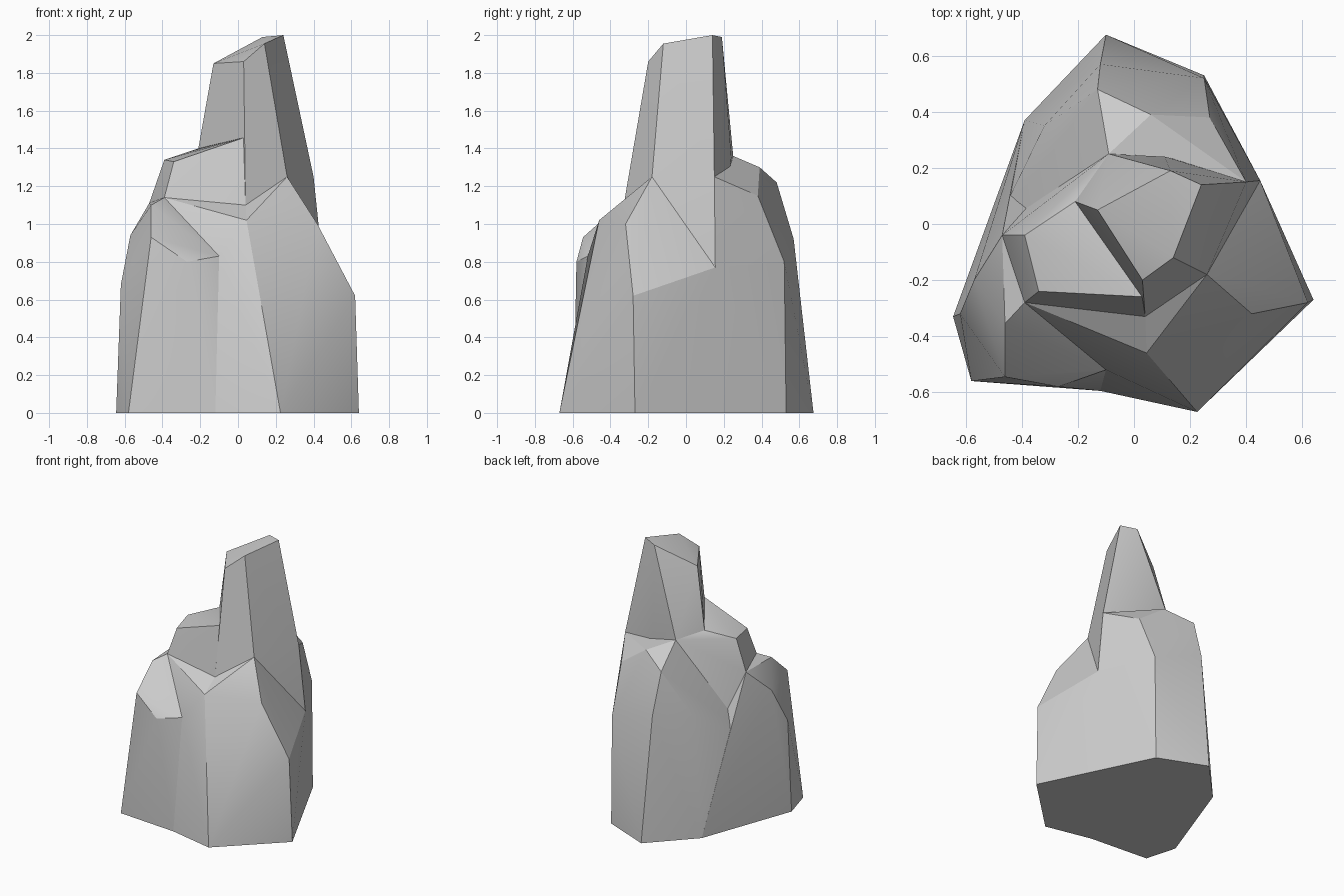
import bpy, bmesh, math

cube = bpy.data.objects.get("Cube")
if cube:
    bpy.data.objects.remove(cube, do_unlink=True)

stone = bpy.data.materials.new("grey_stone")
stone.use_nodes = True
grey = (0.6, 0.6, 0.6, 1)
stone.diffuse_color = grey
stone.node_tree.nodes["Principled BSDF"].inputs["Base Color"].default_value = grey

# Corner points shared by neighbouring blocks of the rock
corner = dict(
    # vertical core line where the blocks meet
    core_low=(0, 0, 0), core_high=(0, 0, 1),
    # footprint
    foot_right=(.64, -.27, 0), foot_front=(.225, -.67, 0), foot_mid=(-.12, -.595, 0),
    foot_front_left=(-.58, -.56, 0), foot_left=(-.645, -.33, 0),
    foot_back_left=(-.39, .37, 0), foot_back=(-.1, .675, 0), foot_back_right=(.25, .53, 0),
    # low shoulder
    notch_left=(-.27, -.58, .8), notch_right=(-.1, -.52, .83), brow=(-.46, -.545, .93),
    shoulder_top=(-.46, -.355, 1.1), shoulder_side=(-.57, -.2, .94),
    shoulder_low=(-.62, -.32, .68), shoulder_inner=(-.47, -.04, 1.11),
    shoulder_peak=(-.39, -.28, 1.14), left_crease=(-.5, -.02, .65),
    # front and right
    prow=(.045, -.46, 1.02), valley=(.04, -.33, 1.1), right_rim=(.42, -.32, 1),
    right_hip=(.62, -.28, .62), saddle=(.26, -.18, 1.25), spur=(.45, .155, .77),
    # back
    spur_top=(.4, .15, 1.25), back_rim=(.27, .38, 1.15), back_hip=(.25, .52, .8),
    back_edge=(-.12, .57, .92), back_crest=(-.13, .48, 1.22), back_top=(.06, .39, 1.3),
    back_inner=(-.09, .25, 1.36), back_crease=(-.32, .35, .87),
    # middle ledge
    ledge_back=(-.21, .08, 1.4), ledge_left=(-.39, -.04, 1.34),
    ledge_front=(-.34, -.24, 1.33), ledge_right=(.04, -.26, 1.46),
    # spire
    tip_left=(-.13, .05, 1.85), tip_front=(.03, -.2, 1.86), tip_bend=(.14, -.12, 1.955),
    tip_right=(.24, .14, 2), tip_back=(.13, .19, 1.99), spire_heel=(.11, .24, 1.35),
)

# Each convex block is spanned by its corners
blocks = dict(
    left_shoulder="""core_low core_high foot_mid foot_front_left foot_left foot_back_left
        notch_left notch_right brow shoulder_top shoulder_side shoulder_low
        shoulder_inner shoulder_peak left_crease""",
    front_wedge="""core_low core_high foot_mid foot_front notch_right prow
        shoulder_peak valley""",
    right_flank="""core_low core_high foot_front foot_right foot_back_right right_hip
        right_rim prow valley saddle spur back_hip""",
    back_mass="""core_low core_high foot_back_right foot_back foot_back_left spur spur_top
        back_rim back_hip back_edge back_crest back_top back_inner back_crease
        left_crease""",
    middle_ledge="""core_low core_high ledge_back ledge_left ledge_front ledge_right
        shoulder_peak valley shoulder_inner left_crease back_inner""",
    tall_spire="""core_high tip_left tip_front tip_bend tip_right tip_back ledge_back
        ledge_right back_inner valley saddle spur spur_top spire_heel""",
)


def make_block(name, points):
    bm = bmesh.new()
    for p in points:
        bm.verts.new(p)
    bmesh.ops.convex_hull(bm, input=bm.verts)
    loose = [v for v in bm.verts if not v.link_faces]
    bmesh.ops.delete(bm, geom=loose, context="VERTS")
    bmesh.ops.recalc_face_normals(bm, faces=bm.faces)
    mesh = bpy.data.meshes.new(name)
    bm.to_mesh(mesh)
    bm.free()
    mesh.materials.append(stone)
    obj = bpy.data.objects.new(name, mesh)
    bpy.context.collection.objects.link(obj)
    return obj


bpy.ops.object.select_all(action="DESELECT")
for name, names in blocks.items():
    obj = make_block(name, [corner[n] for n in names.split()])
    obj.select_set(True)
    bpy.context.view_layer.objects.active = obj
bpy.ops.object.shade_smooth_by_angle(angle=math.radians(25))
